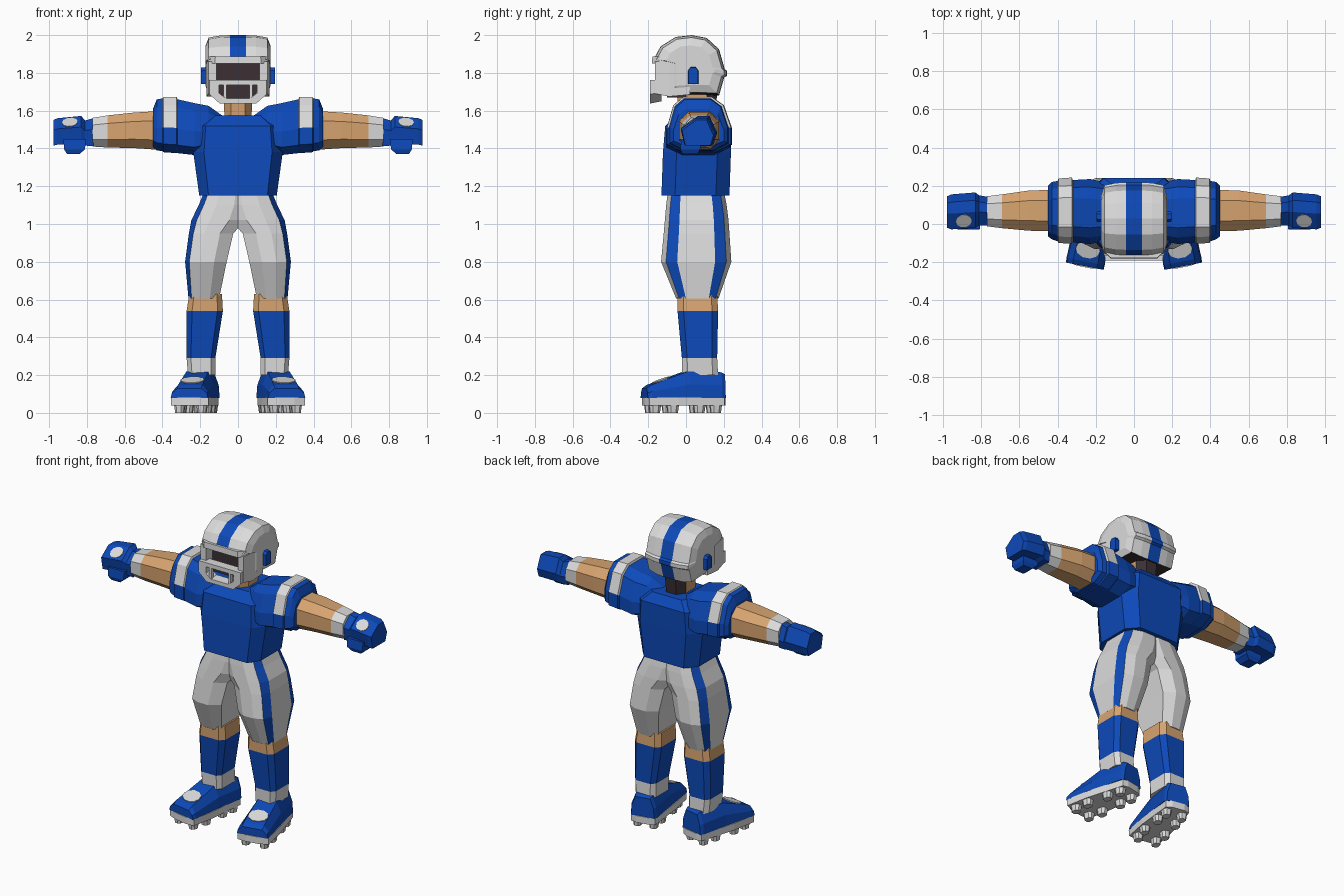
import bpy, bmesh, math
from mathutils import Matrix, Vector


def material(name, rgb):
    m = bpy.data.materials.new(name)
    m.diffuse_color = (*rgb, 1)
    return m


BLUE, WHITE, SKIN, DARK = range(4)
MATS = [material("jersey blue", (0.004, 0.068, 0.49)), material("off white", (0.71, 0.71, 0.71)),
        material("skin tan", (0.68, 0.37, 0.16)), material("visor dark", (0.045, 0.03, 0.035))]

# cross-sections as fractions of their bounding box
BOX = [(0, 0), (1, 0), (1, 1), (0, 1)]
OCT = [(.25, 0), (.75, 0), (1, .25), (1, .75), (.75, 1), (.25, 1), (0, .75), (0, .25)]
PAD = [(.25, 0), (.75, 0), (1, .15), (1, .45), (.88, .85), (.7, 1), (.25, 1), (.1, .85), (0, .45), (0, .15)]
LEG = [(0, .12), (.3, 0), (.65, 0), (.9, .07), (1, .23), (1, .77), (.9, .93), (.65, 1), (.3, 1), (0, .88)]
SHOE = [(0, 0), (1, 0), (.97, .5), (.82, 1), (.18, 1), (.03, .5)]
HAND = [(.1, 0), (.9, 0), (1, .4), (.78, 1), (.45, 1), (0, .6)]


def ring(axis, t, a0, a1, b0, b1, shape=OCT):
    """Section across an axis; a and b are the other two axes in x, y, z order."""
    pts = []
    for u, v in shape:
        p = [a0 + u * (a1 - a0), b0 + v * (b1 - b0)]
        p.insert("xyz".index(axis), t)
        pts.append(Vector(p))
    return pts


def loft(name, rings, rule, mirror=False, loop=False, turn=None):
    """Skin over rings; rule is a colour or a function (segment, side, centre, normal)."""
    bm = bmesh.new()
    vs = [[bm.verts.new(turn @ p if turn else p) for p in r] for r in rings]
    n, tags = len(vs[0]), {}
    for i in range(len(vs) if loop else len(vs) - 1):
        a, b = vs[i], vs[(i + 1) % len(vs)]
        for j in range(n):
            k = (j + 1) % n
            tags[bm.faces.new((a[j], a[k], b[k], b[j]))] = (i, j)
    if not loop:
        tags[bm.faces.new(vs[0])] = (0, -1)
        tags[bm.faces.new(vs[-1])] = (len(vs) - 2, -1)
    bmesh.ops.recalc_face_normals(bm, faces=bm.faces[:])
    bm.normal_update()
    for f, (i, j) in tags.items():
        f.material_index = rule(i, j, f.calc_center_median(), f.normal) if callable(rule) else rule
    me = bpy.data.meshes.new(name)
    bm.to_mesh(me)
    bm.free()
    for m in MATS:
        me.materials.append(m)
    ob = bpy.data.objects.new(name, me)
    bpy.context.collection.objects.link(ob)
    if mirror:
        ob.modifiers.new("Mirror", 'MIRROR').use_mirror_merge = False
    return ob


def sweep(name, axis, sections, rule, shape=OCT, **kw):
    return loft(name, [ring(axis, *s, shape) for s in sections], rule, **kw)


def block(name, x0, x1, y0, y1, z0, z1, col, **kw):
    return sweep(name, "z", [(z0, x0, x1, y0, y1), (z1, x0, x1, y0, y1)], col, BOX, **kw)


def patch(name, c, u, v, turn=None):
    """Thin round plate lying in the plane of u and v."""
    c, u, v = Vector(c), Vector(u), Vector(v)
    n = u.cross(v).normalized()
    rings = [[c + n * h + u * math.cos(a * math.pi / 5) + v * math.sin(a * math.pi / 5)
              for a in range(10)] for h in (-.003, .005)]
    loft(name, rings, WHITE, mirror=True, turn=turn)


# jersey body
sweep("jersey", "z", [(1.15, -.205, .205, -.13, .23), (1.38, -.237, .237, -.122, .238),
                      (1.52, -.225, .225, -.11, .24), (1.575, -.15, .15, -.05, .2)], BLUE,
      [(.12, 0), (.88, 0), (1, .2), (1, .8), (.85, 1), (.15, 1), (0, .8), (0, .2)])

# shoulder pads with a stripe over the top
sweep("shoulder_pad", "x", [(.085, -.06, .19, 1.42, 1.575), (.155, -.09, .22, 1.39, 1.625),
                            (.23, -.105, .235, 1.365, 1.64), (.32, -.095, .23, 1.375, 1.66),
                            (.325, -.102, .243, 1.375, 1.673), (.395, -.1, .238, 1.38, 1.672),
                            (.40, -.09, .225, 1.385, 1.665), (.43, -.08, .22, 1.39, 1.66),
                            (.45, -.065, .2, 1.41, 1.61)],
      lambda i, j, c, n: WHITE if 3 <= i <= 5 and c.z > 1.5 else BLUE, PAD, mirror=True)

# arms with white wrist bands
sweep("arm", "x", [(.38, -.04, .18, 1.39, 1.60), (.55, -.035, .175, 1.402, 1.59),
                   (.69, -.022, .155, 1.405, 1.575), (.77, -.012, .145, 1.41, 1.562)],
      lambda i, j, c, n: WHITE if i == 2 else SKIN, mirror=True)

# gloves
sweep("glove", "x", [(.765, -.008, .142, 1.412, 1.56), (.81, -.008, .15, 1.415, 1.548),
                     (.83, -.02, .165, 1.425, 1.572), (.955, -.028, .155, 1.42, 1.56),
                     (.978, -.02, .145, 1.415, 1.55)], BLUE, HAND, mirror=True)
sweep("thumb", "z", [(1.37, .84, .905, -.02, .06), (1.395, .81, .92, -.03, .075),
                     (1.45, .805, .925, -.025, .08)], BLUE, BOX, mirror=True)
patch("glove_patch", (.89, .018, 1.536), (.042, -.002, -.003), (0, .033, .023))

# trousers with two stripes down each outer side
sweep("trouser_leg", "z", [(1.18, -.06, .175, -.095, .2), (1.1, -.06, .208, -.105, .215),
                           (1.02, -.04, .247, -.112, .225), (.95, .025, .26, -.118, .23),
                           (.8, .06, .28, -.132, .24), (.605, .1, .262, -.052, .172)],
      lambda i, j, c, n: BLUE if j in (3, 5) else WHITE, LEG, mirror=True)

# knee, sock and ankle band
sweep("lower_leg", "z", [(.63, .085, .258, -.045, .165), (.54, .08, .272, -.045, .17),
                         (.29, .12, .272, -.022, .165), (.2, .12, .265, -.02, .17)],
      lambda i, j, c, n: (SKIN, BLUE, WHITE)[i],
      [(.15, 0), (.85, 0), (1, .15), (1, .85), (.85, 1), (.15, 1), (0, .85), (0, .15)], mirror=True)

# boots, turned outward
TURN = Matrix.Translation((.215, 0, 0)) @ Matrix.Rotation(math.radians(11), 4, 'Z')
sweep("boot", "y", [(.2, -.075, .075, .08, .205), (.18, -.085, .085, .08, .215),
                    (0, -.092, .092, .08, .22), (-.2, -.102, .102, .08, .148),
                    (-.225, -.1, .1, .08, .13)], BLUE, SHOE, mirror=True, turn=TURN)
sweep("sole", "z", [(z, -.105, .105, -.23, .205) for z in (.038, .082)], WHITE,
      [(.02, .03), (.3, 0), (.7, 0), (.98, .03), (.98, .4), (.87, .97), (.7, 1), (.3, 1), (.13, .97), (.02, .4)],
      mirror=True, turn=TURN)
for k, (y, w) in enumerate([(-.18, .06), (-.085, .068), (.06, .06), (.15, .052)]):
    for s in (-1, 1):
        sweep("cleat", "z", [(0, s * w - .022, s * w + .022, y - .026, y + .026),
                             (.045, s * w - .028, s * w + .028, y - .032, y + .032)],
              WHITE, mirror=True, turn=TURN)
patch("boot_patch", (0, -.135, .1715), (.064, 0, 0), (0, .046, .0166), TURN)

# neck, dark at the back
sweep("neck", "z", [(1.54, -.07, .07, -.04, .15), (1.74, -.08, .08, -.05, .17)],
      lambda i, j, c, n: DARK if c.y > .1 else SKIN)

# helmet shell: side profile scaled across the width, stripe in the middle
PROFILE = [(-.17, 1.875), (-.135, 1.94), (-.055, 1.99), (.03, 2.0), (.11, 1.985), (.175, 1.925),
           (.205, 1.82), (.218, 1.81), (.218, 1.785), (.202, 1.775), (.175, 1.68),
           (.05, 1.685), (-.09, 1.675), (-.09, 1.855)]
WIDTHS = [(.172, .66), (.155, .92), (.095, .985), (.042, 1)]


def shell_colour(i, j, c, n):
    if n.z < -.9 and c.z < 1.72 or n.y < -.9 and c.z < 1.8:
        return DARK
    return BLUE if i == 3 and c.z > 1.69 and c.y > -.16 else WHITE


loft("helmet_shell", [[Vector((x, .02 + (y - .02) * s, 1.84 + (z - 1.84) * s)) for y, z in PROFILE]
                      for x, s in [(-x, s) for x, s in WIDTHS] + WIDTHS[::-1]], shell_colour)
sweep("helmet_brim", "z", [(1.85, -.16, .16, -.18, .0), (1.888, -.158, .158, -.178, .0)], WHITE,
      [(.12, 0), (.88, 0), (1, .2), (1, 1), (0, 1), (0, .2)])
block("face", -.125, .125, -.1, 0, 1.67, 1.86, DARK)
sweep("cheek_guard", "y", [(-.165, .115, .157, 1.69, 1.86), (-.09, .115, .167, 1.675, 1.86),
                           (.02, .115, .168, 1.685, 1.86)], WHITE, BOX, mirror=True)
sweep("ear_plate", "x", [(.15, .01, .066, 1.74, 1.832), (.196, .012, .064, 1.742, 1.828)], BLUE,
      [(0, 0), (1, 0), (1, .8), (.75, 1), (.25, 1), (0, .8)], mirror=True)

# face mask frame and bars
FRAME = [(.18, 0), (.82, 0), (1, .4), (1, 1), (0, 1), (0, .4)]
sweep("face_mask", "y", [(-.13, -.155, .155, 1.65, 1.762), (-.19, -.152, .152, 1.638, 1.762),
                         (-.19, -.1, .1, 1.664, 1.735), (-.13, -.1, .1, 1.67, 1.735)],
      WHITE, FRAME, loop=True)
block("mask_bar", .062, .078, -.188, -.165, 1.655, 1.74, WHITE, mirror=True)
